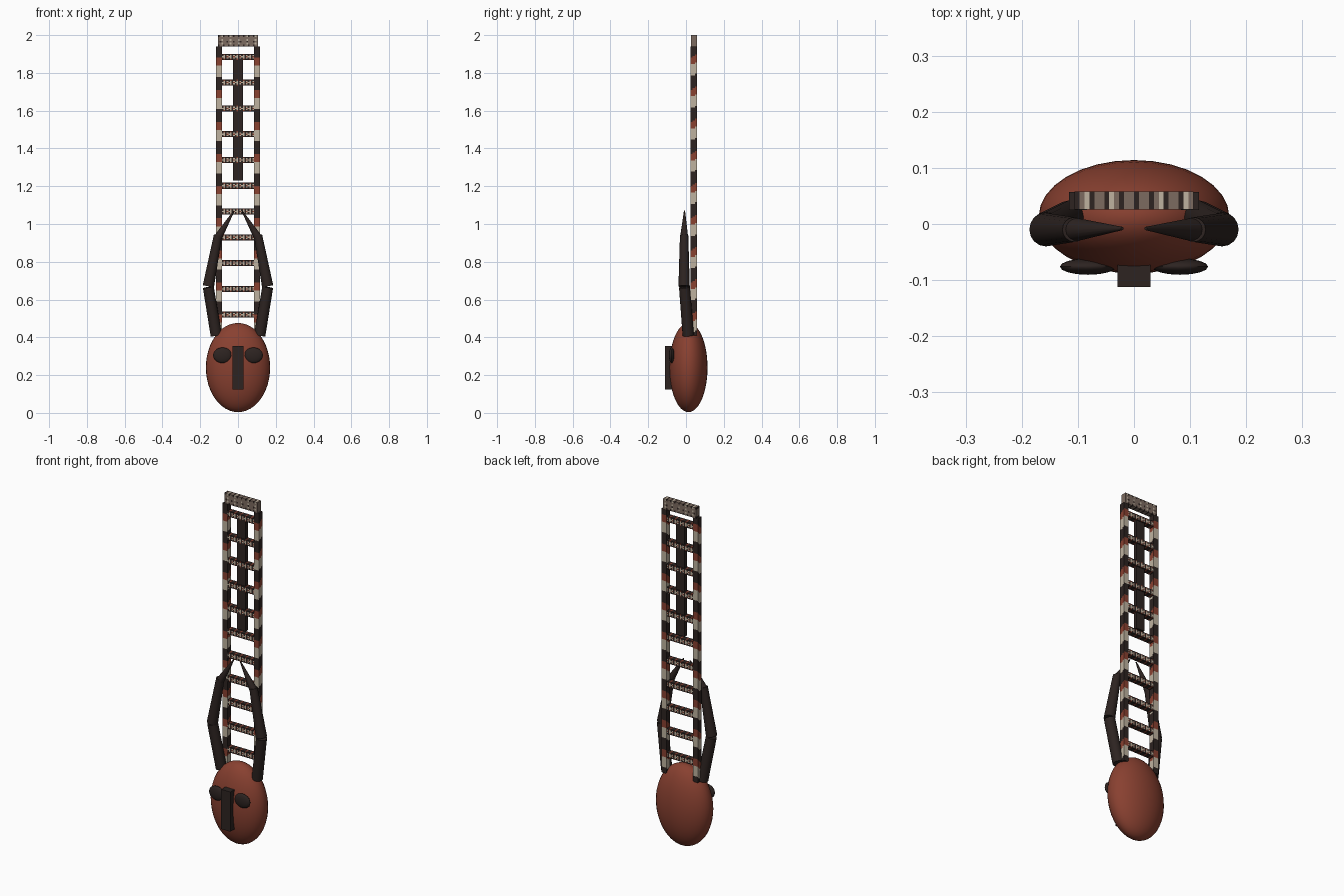
import bpy, bmesh, math
from mathutils import Vector, Matrix

if "Cube" in bpy.data.objects:
    bpy.data.objects.remove(bpy.data.objects["Cube"])


def material(name, rgb):
    m = bpy.data.materials.new(name)
    m.diffuse_color = (*rgb, 1)
    m.use_nodes = True
    m.node_tree.nodes["Principled BSDF"].inputs["Base Color"].default_value = m.diffuse_color
    return m


RED = material("red ochre", (0.25, 0.052, 0.030))
DARK = material("dark wood", (0.026, 0.017, 0.015))
CREAM = material("cream", (0.52, 0.45, 0.35))
TAUPE = material("taupe", (0.20, 0.145, 0.115))
PALETTE = [RED, DARK, CREAM, TAUPE]


def finish(name, bm, mats, smooth=False):
    me = bpy.data.meshes.new(name)
    bm.to_mesh(me)
    bm.free()
    ob = bpy.data.objects.new(name, me)
    bpy.context.collection.objects.link(ob)
    for m in mats:
        me.materials.append(m)
    if smooth:
        bpy.ops.object.select_all(action='DESELECT')
        ob.select_set(True)
        bpy.context.view_layer.objects.active = ob
        bpy.ops.object.shade_smooth_by_angle(angle=math.radians(40))
    return ob


def box(name, lo, hi, mats, cuts=(1, 1, 1), rule=None):
    """Box cut into cells per axis; rule picks a palette index for each cell face."""
    lo, hi = Vector(lo), Vector(hi)
    bm = bmesh.new()
    bmesh.ops.create_cube(bm, size=1)
    for v in bm.verts:
        v.co = (lo + hi) / 2 + v.co * (hi - lo)
    for axis in range(3):
        normal = Vector([float(i == axis) for i in range(3)])
        for k in range(1, cuts[axis]):
            p = lo + (hi - lo) * (k / cuts[axis])
            bmesh.ops.bisect_plane(bm, geom=bm.verts[:] + bm.edges[:] + bm.faces[:],
                                   plane_co=p, plane_no=normal)
    if rule:
        for f in bm.faces:
            c = f.calc_center_median()
            cell = [min(cuts[i] - 1, max(0, int((c[i] - lo[i]) / (hi[i] - lo[i]) * cuts[i])))
                    for i in range(3)]
            f.material_index = rule(c, cell)
    return finish(name, bm, mats)


def ellipsoid(name, centre, radii, mat, segs, rings):
    bm = bmesh.new()
    bmesh.ops.create_uvsphere(bm, u_segments=segs, v_segments=rings, radius=1)
    for v in bm.verts:
        v.co = Vector(centre) + v.co * Vector(radii)
    return finish(name, bm, [mat], True)


def limb(name, a, b, r1, r2):
    a, b = Vector(a), Vector(b)
    d = b - a
    bm = bmesh.new()
    bmesh.ops.create_cone(bm, cap_ends=True, segments=16, radius1=r1, radius2=r2, depth=d.length)
    turn = d.to_track_quat('Z', 'Y').to_matrix().to_4x4()
    bmesh.ops.transform(bm, verts=bm.verts, matrix=Matrix.Translation((a + b) / 2) @ turn)
    return finish(name, bm, [DARK], True)


# Face mask with nose
ellipsoid("mask_head", (0, 0.013, 0.24), (0.17, 0.101, 0.236), RED, 32, 24)
box("nose", (-0.029, -0.112, 0.125), (0.029, -0.068, 0.355), [DARK])


# Slanted red, cream and dark bands on the rails
def rail_rule(c, cell):
    t = (1.38 - c.z + (c.y - 0.04) * 0.7) % 0.17
    return 0 if t < 0.04 else 2 if t < 0.10 else 1


for side, s in (("left", -1), ("right", 1)):
    # Eyes
    ellipsoid(f"{side}_eye", (s * 0.082, -0.076, 0.305), (0.05, 0.0145, 0.041), DARK, 16, 12)
    # Bent horns in three joints
    limb(f"{side}_horn_lower", (s * 0.115, 0.012, 0.41), (s * 0.157, -0.008, 0.665), 0.030, 0.029)
    limb(f"{side}_horn_middle", (s * 0.157, -0.010, 0.67), (s * 0.106, -0.010, 0.94), 0.030, 0.022)
    limb(f"{side}_horn_tip", (s * 0.108, -0.010, 0.925), (s * 0.021, -0.008, 1.07), 0.022, 0.003)
    # Ladder rails
    box(f"{side}_rail", (s * 0.1 - 0.016, 0.025, 0.41), (s * 0.1 + 0.016, 0.057, 1.94),
        PALETTE, (1, 3, 180), rail_rule)


# Patterned rungs: broken dark and red borders around cream and dark checks
def rung_rule(c, cell):
    x, y, z = cell
    if z in (0, 4):
        return 0 if x % 4 == 1 else 1
    if z == 2:
        return (2, 2, 1, 0)[x % 4]
    return 2 if x % 2 else 1


for i in range(11):
    z = 0.52 + i * 0.1365
    box(f"rung_{i + 1}", (-0.086, 0.026, z - 0.016), (0.086, 0.056, z + 0.016),
        PALETTE, (20, 3, 5), rung_rule)

# Central board held inside the upper rungs
box("centre_board", (-0.027, 0.031, 1.23), (0.027, 0.051, 1.875), [DARK])


# Top plate with cream patches and dark flecks
def cap_rule(c, cell):
    x, y, z = cell
    if z in (0, 5) and x % 3 == 0:
        return 1
    if z == 2 and x % 4 == 1:
        return 1
    return 2 if x % 5 == 2 and z % 2 else 3


box("top_plate", (-0.106, 0.026, 1.94), (0.106, 0.058, 2.0), PALETTE, (24, 4, 6), cap_rule)
